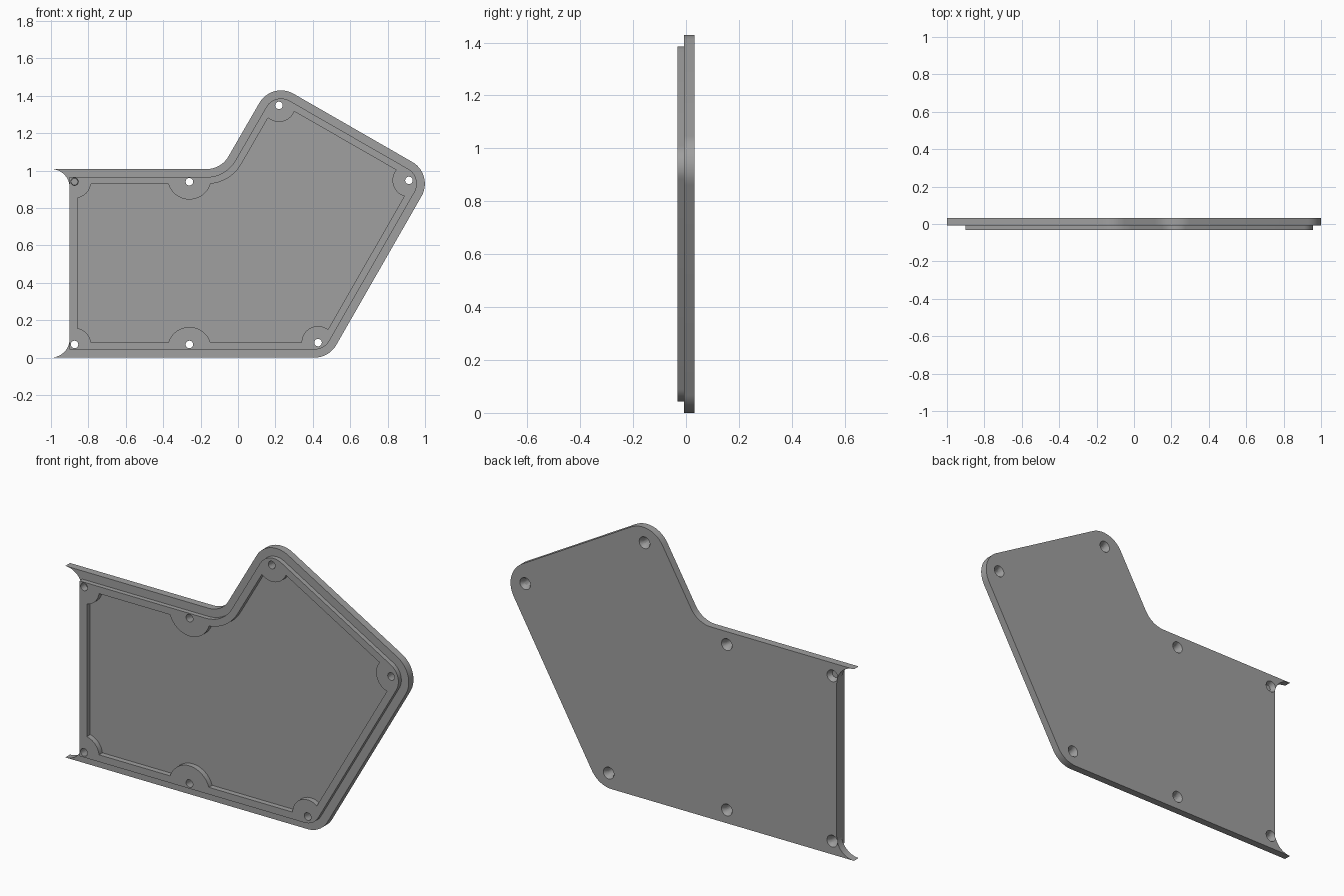
import bpy
import bmesh
from math import cos, sin, pi, tan
from mathutils import Vector

if "Cube" in bpy.data.objects:
    bpy.data.objects.remove(bpy.data.objects["Cube"])

BACK, STEP, FRONT, FLOOR = 0.032, -0.0075, -0.032, -0.004
TOP, LEFT = 1.008, -0.9
CORNER = 0.134

grey = bpy.data.materials.new("mid grey")
grey.use_nodes = True
grey.diffuse_color = (0.35, 0.35, 0.35, 1)
grey.node_tree.nodes["Principled BSDF"].inputs["Base Color"].default_value = (0.35, 0.35, 0.35, 1)


def prism(name, points, y0, y1):
    """Extrude an outline in the xz plane from y0 to y1."""
    bm = bmesh.new()
    face = bm.faces.new([bm.verts.new((p[0], y0, p[1])) for p in points])
    moved = bmesh.ops.extrude_face_region(bm, geom=[face])["geom"]
    bmesh.ops.translate(bm, vec=(0, y1 - y0, 0),
                        verts=[v for v in moved if isinstance(v, bmesh.types.BMVert)])
    bmesh.ops.recalc_face_normals(bm, faces=bm.faces)
    return finish(name, bm)


def pin(name, x, z, r0, r1, y0, y1, segments=32):
    """Cylinder or cone along y, radius r0 at y0 and r1 at y1."""
    bm = bmesh.new()
    rings = [[bm.verts.new((x + r * cos(2 * pi * i / segments), y,
                            z + r * sin(2 * pi * i / segments))) for i in range(segments)]
             for r, y in ((r0, y0), (r1, y1))]
    for i in range(segments):
        j = (i + 1) % segments
        bm.faces.new((rings[0][i], rings[0][j], rings[1][j], rings[1][i]))
    for ring in rings:
        bm.faces.new(ring)
    bmesh.ops.recalc_face_normals(bm, faces=bm.faces)
    return finish(name, bm)


def finish(name, bm):
    mesh = bpy.data.meshes.new(name)
    bm.to_mesh(mesh)
    bm.free()
    mesh.materials.append(grey)
    obj = bpy.data.objects.new(name, mesh)
    bpy.context.collection.objects.link(obj)
    return obj


def combine(target, tool, operation):
    """Apply a boolean and remove the tool."""
    mod = target.modifiers.new("cut", "BOOLEAN")
    mod.operation, mod.object, mod.solver = operation, tool, "EXACT"
    bpy.context.view_layer.objects.active = target
    bpy.ops.object.modifier_apply(modifier=mod.name)
    bpy.data.objects.remove(tool)


def arc(cx, cz, r, a0, a1, n=14):
    return [(cx + r * cos(a0 + (a1 - a0) * i / n), cz + r * sin(a0 + (a1 - a0) * i / n))
            for i in range(n + 1)]


# Outline corners, anticlockwise from bottom right; the last one is the inner bend
CORNERS = [Vector(p) for p in ((0.487, 0), (1.048, 0.979), (0.181, 1.477), (-0.09, TOP))]


def right_side(inset):
    """Rounded right-hand boundary, moved inwards by inset."""
    path = [Vector((-1, 0))] + CORNERS + [Vector((-1, TOP))]
    points = []
    for before, here, after in zip(path, path[1:], path[2:]):
        d0, d1 = (here - before).normalized(), (after - here).normalized()
        n0, n1 = Vector((-d0.y, d0.x)), Vector((-d1.y, d1.x))
        turn = -d0.angle_signed(d1)
        side = 1 if turn > 0 else -1
        centre = here - d0 * CORNER * tan(abs(turn) / 2) + n0 * side * CORNER
        start = (-n0 * side)
        a0 = Vector((1, 0)).angle_signed(start) * -1
        points += arc(centre.x, centre.y, CORNER - side * inset, a0, a0 + turn)
    return points


def inset_outline(inset, left):
    return [(left, inset)] + right_side(inset) + [(left, TOP - inset)]


# Back plate with hollow curved flares at the open left end
flare = 0.1
plate_outline = (right_side(0) + arc(-1, TOP - flare, flare, pi / 2, 0)
                 + arc(-1, flare, flare, 0, -pi / 2))
cover = prism("cover_plate", plate_outline, STEP, BACK)

# Raised lip stepped in from the edge
combine(cover, prism("lip", inset_outline(0.043, LEFT), FRONT, 0.01), "UNION")

# Shallow pocket, kept clear of the round screw bosses
screws = [(-0.874, 0.07), (-0.874, 0.94), (-0.26, 0.07), (-0.26, 0.94),
          (0.219, 1.348), (0.914, 0.947), (0.428, 0.08)]
pocket = prism("pocket_cutter", inset_outline(0.08, -0.858), FRONT - 0.05, FLOOR)
for x, z in screws:
    radius = 0.088
    if x == -0.26:
        radius, z = 0.118, (0.045 if z < 0.5 else TOP - 0.045)
    combine(pocket, pin("boss", x, z, radius, radius, -0.2, 0.2, 48), "DIFFERENCE")
combine(cover, pocket, "DIFFERENCE")

# Screw holes, countersunk from the back
for x, z in screws:
    combine(cover, pin("hole", x, z, 0.02, 0.02, -0.1, 0.1), "DIFFERENCE")
    combine(cover, pin("countersink", x, z, 0.018, 0.032, BACK - 0.026, BACK + 0.002), "DIFFERENCE")

# Smooth rounded edges, crisp corners
for obj in bpy.context.selected_objects:
    obj.select_set(False)
cover.select_set(True)
bpy.context.view_layer.objects.active = cover
bpy.ops.object.shade_smooth_by_angle(angle=pi / 6)
